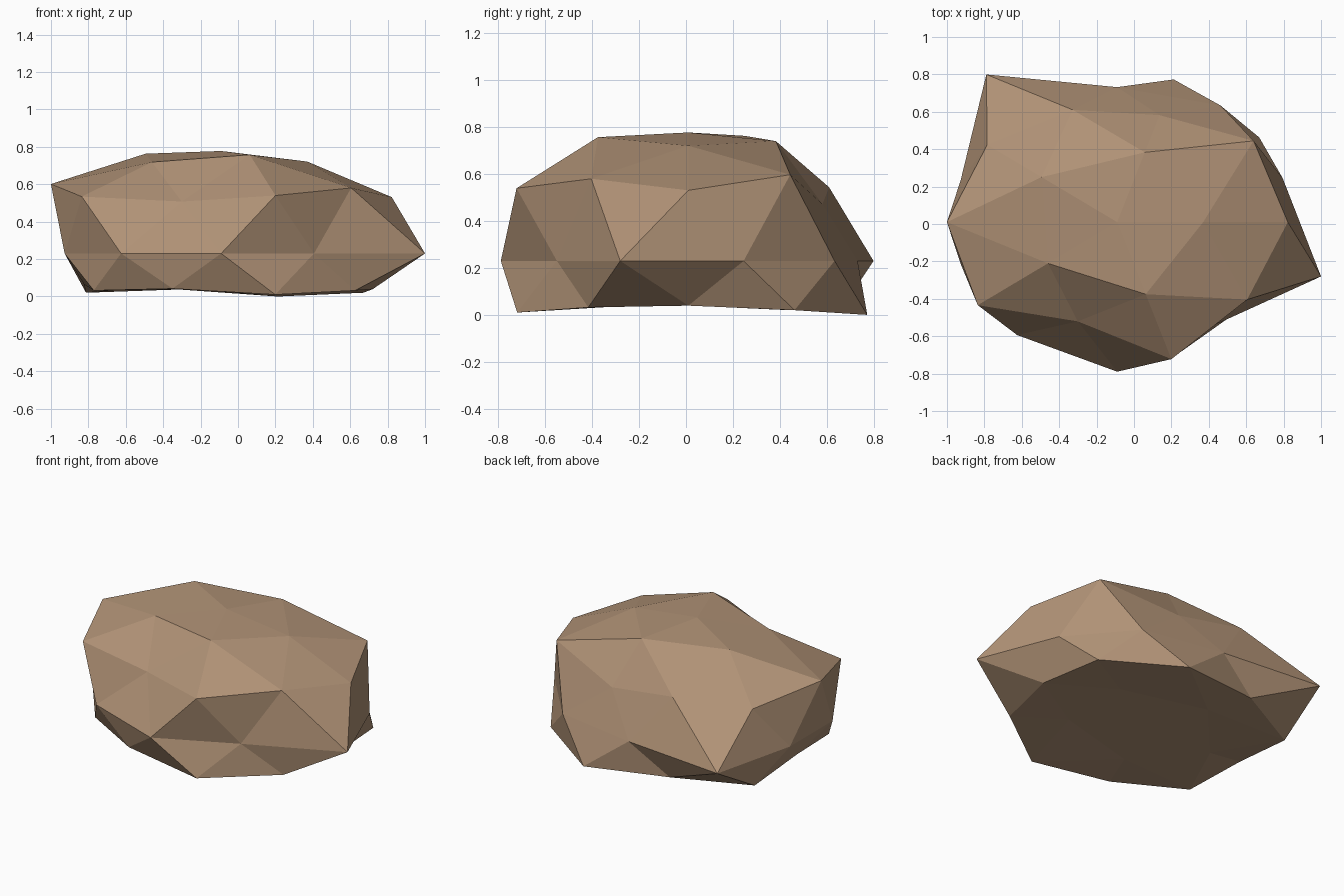
import bpy
import math

cube = bpy.data.objects.get("Cube")
if cube:
    bpy.data.objects.remove(cube, do_unlink=True)

# Bulge of each ring of the boulder, counter-clockwise from +x
CROWN = [0.875, 0.91, 0.95, 0.87, 0.94]
SHOULDER = [1.02, 1.06, 0.82, 0.905, 0.96, 1.07, 1.03, 0.80, 1.05, 1.01]
WAIST = [0.93, 0.94, 0.88, 1.19, 0.88, 0.88, 0.91, 0.975, 0.845, 1.146]
FOOT = [0.953, 1.05, 1.15, 0.95, 1.05, 0.82, 0.99, 0.94, 1.10, 0.99]
PEAK, UNDERSIDE = 0.83, 0.95


def bulge(p):
    """Radial factor for a point of the unit sphere."""
    turn = math.degrees(math.atan2(p.y, p.x)) % 360
    if p.z > 0.95:
        return PEAK
    if p.z > 0.7:
        return CROWN[round(turn / 72) % 5]
    if p.z > 0.2:
        return SHOULDER[round(turn / 36) % 10]
    if p.z > -0.2:
        return WAIST[int(turn // 36) % 10]
    if p.z > -0.7:
        return FOOT[round(turn / 36) % 10]
    return UNDERSIDE


# Boulder: squashed low-poly sphere with a flattened base
bpy.ops.mesh.primitive_ico_sphere_add(subdivisions=2, radius=1, location=(0, 0, 0))
rock = bpy.context.object
rock.name = rock.data.name = "boulder"
for v in rock.data.vertices:
    p = v.co.normalized()
    r = bulge(p)
    v.co = (-0.09 + r * p.x,
            0.01 + 0.82 * r * p.y,
            0.23 + 0.66 * r * max(p.z, -0.303))
bpy.ops.object.shade_flat()

# Brown stone
stone = bpy.data.materials.new("brown stone")
stone.use_nodes = True
colour = (0.434, 0.287, 0.181, 1)
stone.diffuse_color = colour
bsdf = next(n for n in stone.node_tree.nodes if n.type == "BSDF_PRINCIPLED")
bsdf.inputs["Base Color"].default_value = colour
rock.data.materials.append(stone)
